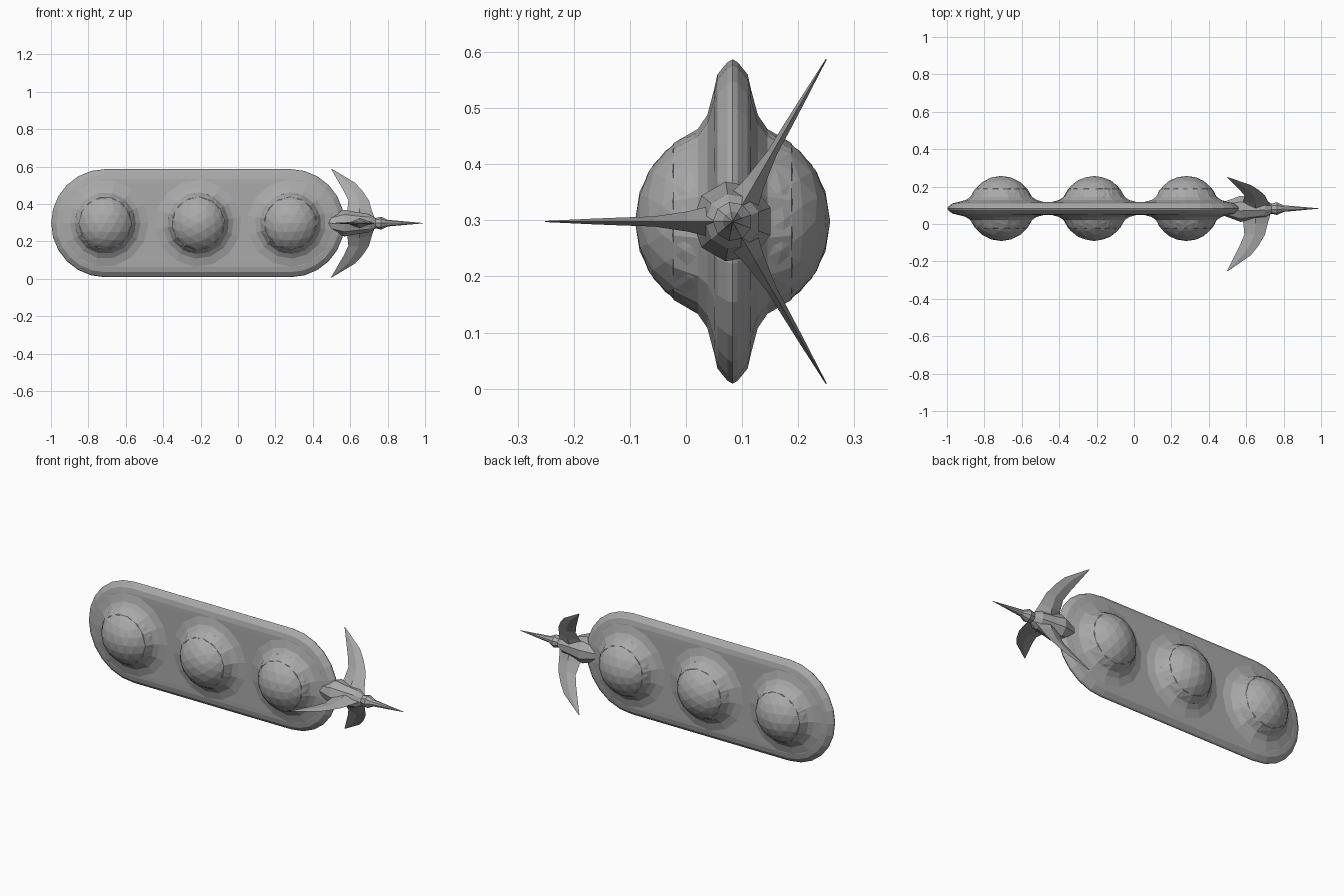
import bpy, bmesh
from math import pi, sin, cos
from mathutils import Matrix, Vector

if "Cube" in bpy.data.objects:
    bpy.data.objects.remove(bpy.data.objects["Cube"])

CENTRE = Vector((0, 0.083, 0.298))
POD_LEFT, POD_RIGHT = -0.71, 0.28

grey = bpy.data.materials.new("plain grey")
grey.use_nodes = True
grey.diffuse_color = (0.4, 0.4, 0.4, 1)
grey.node_tree.nodes["Principled BSDF"].inputs["Base Color"].default_value = (0.4, 0.4, 0.4, 1)


def finish(bm, name, x=0):
    bmesh.ops.recalc_face_normals(bm, faces=bm.faces)
    mesh = bpy.data.meshes.new(name)
    bm.to_mesh(mesh)
    bm.free()
    mesh.materials.append(grey)
    obj = bpy.data.objects.new(name, mesh)
    obj.location = CENTRE + Vector((x, 0, 0))
    bpy.context.collection.objects.link(obj)
    return obj


def loft(bm, rings, caps=True):
    """Bridge a list of closed point rings, capping both ends."""
    loops = [[bm.verts.new(p) for p in ring] for ring in rings]
    for a, b in zip(loops, loops[1:]):
        for i in range(len(a)):
            j = (i + 1) % len(a)
            bm.faces.new((a[i], a[j], b[j], b[i]))
    if caps:
        bm.faces.new(loops[0])
        bm.faces.new(loops[-1])


def stadium(radius, y, steps=12):
    """Long rounded outline of the pod."""
    points = []
    for x, start in ((POD_RIGHT, -pi / 2), (POD_LEFT, pi / 2)):
        for i in range(steps + 1):
            a = start + pi * i / steps
            points.append((x + radius * cos(a), y, radius * sin(a)))
    return points


# Flat pod shell with a narrow rim
half = [(0.21, 0.034), (0.235, 0.033), (0.262, 0.027), (0.284, 0.009)]
section = half + [(0.289, 0)] + [(r, -y) for r, y in reversed(half)]
bm = bmesh.new()
loft(bm, [stadium(r, y) for r, y in section])
finish(bm, "pod_shell")

# Three round peas, each with a flared collar on both sides
flare = [(0.25, 0.029), (0.19, 0.045), (0.165, 0.062), (0.14, 0.105), (0.11, 0.115)]
profile = [(r, -y) for r, y in reversed(flare)] + flare
for n, x in enumerate((POD_LEFT, -0.213, POD_RIGHT)):
    bm = bmesh.new()
    bmesh.ops.create_icosphere(bm, subdivisions=3, radius=0.174,
                               matrix=Matrix.Rotation(0.5 * n, 4, "Y"))
    finish(bm, f"pea_{n + 1}", x)
    bm = bmesh.new()
    angles = [2 * pi * (i + 0.3 * n) / 14 for i in range(14)]
    loft(bm, [[(r * cos(a), y, r * sin(a)) for a in angles] for r, y in profile])
    finish(bm, f"pea_collar_{n + 1}", x)

# Stalk cap tapering through a small knot into a spike
stalk = [(0.47, 0.035), (0.52, 0.053), (0.57, 0.072), (0.62, 0.062), (0.70, 0.05),
         (0.735, 0.028), (0.765, 0.035), (0.80, 0.018), (0.99, 0.001)]
bm = bmesh.new()
angles = [2 * pi * i / 9 for i in range(9)]
loft(bm, [[(x, -r * cos(a), r * sin(a)) for a in angles] for x, r in stalk])
finish(bm, "stalk")

# Three curved leaves around the stalk: radius, inner x, outer x, half thickness
leaf = [(0.03, 0.57, 0.73, 0.03), (0.08, 0.585, 0.715, 0.018), (0.14, 0.59, 0.70, 0.009),
        (0.20, 0.565, 0.665, 0.007), (0.25, 0.54, 0.625, 0.005), (0.334, 0.498, 0.503, 0.001)]
for n, name in enumerate(("front_leaf", "upper_leaf", "lower_leaf")):
    bm = bmesh.new()
    loft(bm, [[(a, -r, 0), ((a + b) / 2, -r, t), (b, -r, 0), ((a + b) / 2, -r, -t)]
              for r, a, b, t in leaf])
    obj = finish(bm, name)
    obj.rotation_euler.x = -2 * pi * n / 3
